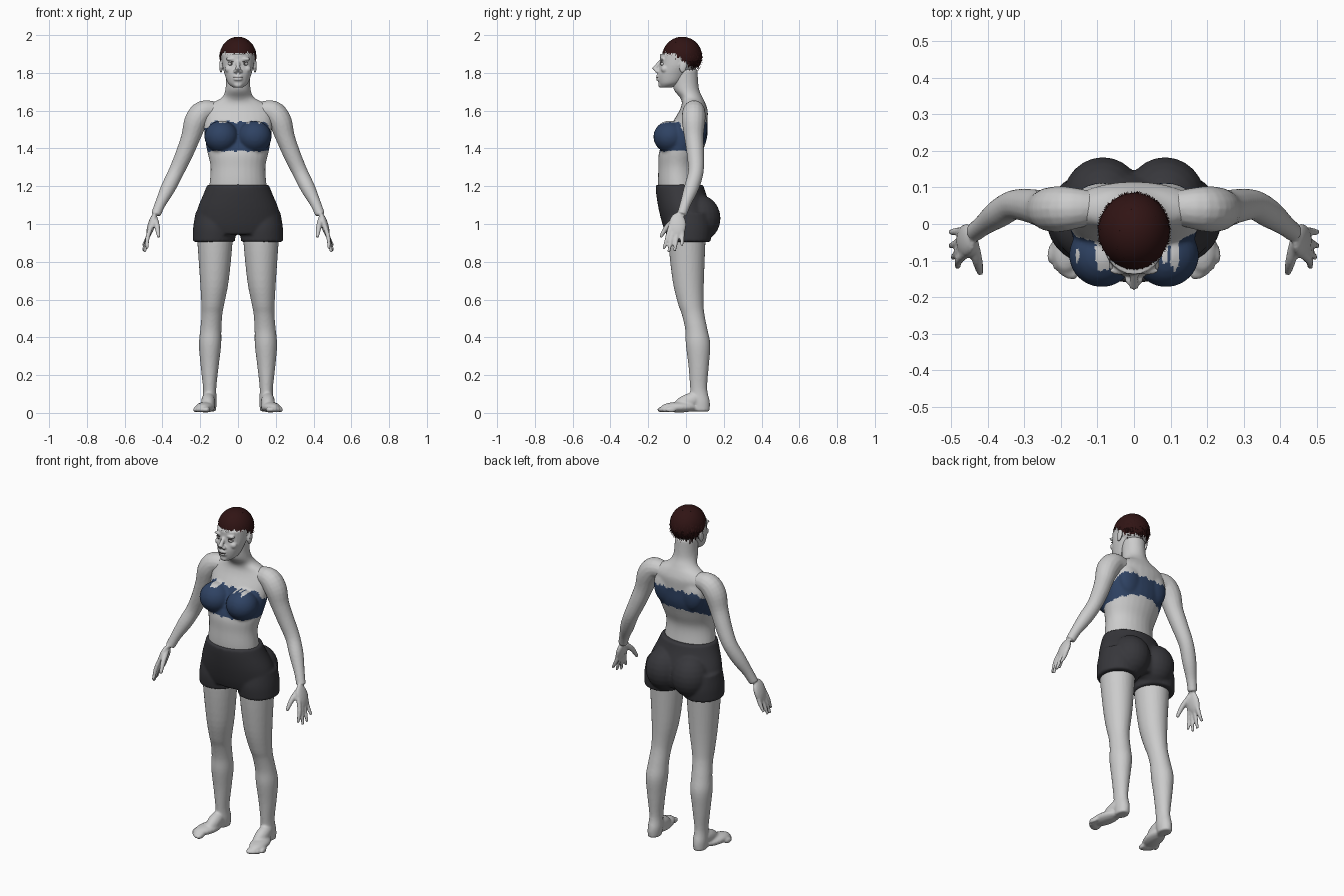
import bpy, bmesh, math, random
from mathutils import Vector, Matrix

random.seed(4)
if "Cube" in bpy.data.objects:
    bpy.data.objects.remove(bpy.data.objects["Cube"])


def material(name, rgb):
    m = bpy.data.materials.new(name)
    m.use_nodes = True
    m.diffuse_color = (*rgb, 1)
    m.node_tree.nodes["Principled BSDF"].inputs["Base Color"].default_value = (*rgb, 1)
    return m


skin = material("pale grey skin", (0.6, 0.6, 0.6))
navy = material("navy cloth", (0.028, 0.055, 0.125))
charcoal = material("charcoal cloth", (0.038, 0.038, 0.044))
brown = material("dark red brown hair", (0.03, 0.007, 0.007))
dark = material("dark lips and lashes", (0.04, 0.03, 0.03))


def smooth_path(rows, steps=4):
    """Catmull-Rom curve through rows of numbers."""
    rows = [Vector(r) for r in rows]
    out = []
    for i in range(len(rows) - 1):
        p1, p2 = rows[i], rows[i + 1]
        p0, p3 = rows[max(i - 1, 0)], rows[min(i + 2, len(rows) - 1)]
        for k in range(steps):
            t = k / steps
            out.append(0.5 * (2 * p1 + (p2 - p0) * t + (2 * p0 - 5 * p1 + 4 * p2 - p3) * t * t
                              + (3 * p1 - p0 - 3 * p2 + p3) * t ** 3))
    return out + [rows[-1]]


def loft(bm, loops):
    rings = [[bm.verts.new(p) for p in loop] for loop in loops]
    n = len(rings[0])
    for a, b in zip(rings, rings[1:]):
        for i in range(n):
            j = (i + 1) % n
            bm.faces.new((a[i], a[j], b[j], b[i]))
    bm.faces.new(rings[0][::-1])
    bm.faces.new(rings[-1])


def stack(bm, rows, n=28):
    """Horizontal sections, each (z, centre x, centre y, half width, half depth)."""
    turns = [math.tau * i / n for i in range(n)]
    loft(bm, [[(cx + rx * math.cos(a), cy + ry * math.sin(a), z) for a in turns]
              for z, cx, cy, rx, ry in smooth_path(rows)])


def limb(bm, rows, n=16, steps=4):
    """Round sections along a path, each (x, y, z, radius)."""
    pts = smooth_path(rows, steps)
    loops = []
    for i, p in enumerate(pts):
        d = (pts[min(i + 1, len(pts) - 1)] - pts[max(i - 1, 0)]).to_3d().normalized()
        u = d.cross(Vector((0, 1, 0))).normalized()
        v = d.cross(u)
        loops.append([p.to_3d() + p[3] * (u * math.cos(math.tau * k / n) + v * math.sin(math.tau * k / n))
                      for k in range(n)])
    loft(bm, loops)


def ball(bm, centre, radii, axis="Z", angle=0.0, seg=24):
    m = Matrix.Translation(centre) @ Matrix.Rotation(angle, 4, axis) @ Matrix.Diagonal((*radii, 1))
    bmesh.ops.create_uvsphere(bm, u_segments=seg, v_segments=seg // 2, radius=1, matrix=m)


def finish(name, bm, mats, voxel=0, smooth=3, mirror=False, rule=None):
    """Make the object, fuse its pieces, and colour its faces by a rule."""
    bmesh.ops.recalc_face_normals(bm, faces=bm.faces)
    mesh = bpy.data.meshes.new(name)
    bm.to_mesh(mesh)
    bm.free()
    ob = bpy.data.objects.new(name, mesh)
    bpy.context.collection.objects.link(ob)
    if mirror:
        mod = ob.modifiers.new("mirror", "MIRROR")
        mod.use_mirror_merge = False
    if voxel:
        mod = ob.modifiers.new("fuse", "REMESH")
        mod.mode, mod.voxel_size = "VOXEL", voxel
        mod = ob.modifiers.new("soften", "SMOOTH")
        mod.factor, mod.iterations = 0.5, smooth
    ob.data = bpy.data.meshes.new_from_object(ob.evaluated_get(bpy.context.evaluated_depsgraph_get()))
    ob.modifiers.clear()
    ob.data.name = name
    ob.data.materials.clear()
    for m in mats:
        ob.data.materials.append(m)
    for f in ob.data.polygons:
        f.use_smooth = True
        f.material_index = rule(f.center) if rule else 0
    return ob


# Torso and neck, with the strapless top as a coloured band
bm = bmesh.new()
stack(bm, [(1.08, 0, -.02, .16, .11), (1.20, 0, -.04, .152, .108), (1.30, 0, -.043, .145, .103),
           (1.38, 0, -.028, .162, .115), (1.46, 0, .0, .176, .112), (1.54, 0, .022, .182, .092),
           (1.60, 0, .04, .18, .075), (1.64, 0, .04, .14, .062), (1.67, 0, .028, .085, .06),
           (1.72, 0, .0, .066, .068), (1.82, 0, -.005, .062, .066)])
for s in (-1, 1):
    ball(bm, (s * .088, -.085, 1.462), (.09, .088, .085))
    ball(bm, (s * .085, .068, 1.52), (.075, .045, .1))
    ball(bm, (s * .09, .04, 1.622), (.11, .045, .032), "Y", s * .2)


def band(c):
    ragged = .006 * math.sin(c.x * 95) + .004 * math.sin(c.x * 210)
    low = 1.385 if c.y < 0 else 1.385 + .4 * min(c.y, .1)
    return int(low + ragged * .4 < c.z < 1.54 - 1.2 * max(abs(c.x) - .14, 0) + ragged)


finish("torso_and_top", bm, [skin, navy], .008, 5, rule=band)

# Arms and hands
bm = bmesh.new()
limb(bm, [(.11, .045, 1.60, .045), (.18, .042, 1.595, .06), (.222, .04, 1.545, .062), (.25, .042, 1.46, .051),
          (.285, .05, 1.37, .046), (.328, .052, 1.275, .041), (.37, .028, 1.19, .039),
          (.41, -.002, 1.11, .029), (.435, -.022, 1.05, .026)])
ball(bm, (.458, -.045, .995), (.02, .046, .068), "Y", -.3)
for tip, knuckle in (((.482, -.118, .868), -.078), ((.495, -.092, .85), -.058),
                     ((.502, -.06, .858), -.038), ((.503, -.022, .885), -.018)):
    limb(bm, [(.455, knuckle, 1.0, .013), (.478, (knuckle + tip[1]) / 2, .93, .012), (*tip, .008)], 10)
limb(bm, [(.44, -.05, 1.03, .016), (.428, -.1, .985, .015), (.42, -.135, .93, .009)], 10)
finish("arms", bm, [skin], .006, 3, mirror=True)

# Legs, feet and toes
bm = bmesh.new()
stack(bm, [(1.0, .125, .01, .098, .1), (.9, .122, .005, .093, .098), (.7, .125, .012, .076, .083),
           (.58, .133, .025, .061, .068), (.52, .138, .038, .055, .06), (.44, .144, .055, .056, .059),
           (.36, .148, .064, .059, .065), (.25, .15, .067, .048, .054), (.13, .15, .067, .035, .045),
           (.06, .15, .076, .038, .05), (.008, .152, .08, .034, .045)])
ball(bm, (.172, -.035, .03), (.05, .1, .028), "Z", .2)
ball(bm, (.158, .01, .058), (.037, .085, .042), "X", .4)
for i in range(5):
    ball(bm, (.162 + .016 * i, -.125 + .003 * i * i, .017), (.014 - .001 * i, .03, .015), "Z", .2, 16)
finish("legs", bm, [skin], .007, 3, mirror=True)

# Shorts
bm = bmesh.new()
stack(bm, [(1.208, 0, -.035, .163, .126), (1.16, 0, -.026, .182, .132), (1.08, 0, -.005, .215, .14),
           (1.0, 0, .01, .23, .135), (.945, 0, .01, .225, .115)], 40)
for s in (-1, 1):
    stack(bm, [(1.06, s * .125, .015, .1, .11), (.98, s * .125, .015, .113, .122), (.905, s * .128, .015, .112, .115)])
    ball(bm, (s * .085, .068, 1.03), (.11, .115, .125))
finish("shorts", bm, [charcoal], .008, 3)

# Head with jaw, nose, lips, brows and ears
bm = bmesh.new()
ball(bm, (0, -.022, 1.885), (.09, .1, .095))
stack(bm, [(1.722, 0, -.105, .025, .03), (1.745, 0, -.085, .053, .06), (1.79, 0, -.068, .07, .083),
           (1.84, 0, -.05, .083, .09), (1.9, 0, -.04, .086, .098)])
limb(bm, [(0, -.13, 1.865, .009), (0, -.155, 1.835, .012), (0, -.17, 1.815, .015)], 12)
ball(bm, (0, -.135, 1.737), (.022, .012, .016))
for z in (1.782, 1.766):
    ball(bm, (0, -.147, z), (.024, .012, .008))
for s in (-1, 1):
    ball(bm, (s * .014, -.152, 1.809), (.011, .013, .01))
    ball(bm, (s * .037, -.127, 1.873), (.03, .012, .009))
    ball(bm, (s * .045, -.113, 1.82), (.025, .02, .02))
    ball(bm, (s * .09, -.015, 1.835), (.009, .02, .036), "X", -.2)
finish("head", bm, [skin], .005, 3)

# Eyes, lashes and mouth line
bm = bmesh.new()
for s in (-1, 1):
    ball(bm, (s * .036, -.119, 1.848), (.017, .017, .011), seg=16)
finish("eyes", bm, [skin], rule=None)
bm = bmesh.new()
for s in (-1, 1):
    ball(bm, (s * .036, -.129, 1.857), (.019, .008, .002), "Y", s * .12, 12)
    ball(bm, (s * .036, -.134, 1.848), (.004, .004, .004), seg=12)
ball(bm, (0, -.152, 1.774), (.024, .008, .003), seg=12)
finish("lashes_and_mouth", bm, [dark])


# Cropped hair: a cap cut along a ragged hairline, with short strands
def hairline(y):
    return 1.905 if y < -.06 else 1.905 - .075 * min((y + .06) / .08, 1)


bm = bmesh.new()
centre, size = Vector((0, -.02, 1.888)), Vector((.097, .105, .103))
ball(bm, centre, size, seg=72)
cut = [f for f in bm.faces if f.calc_center_median().z
       < hairline(f.calc_center_median().y) + random.uniform(-.007, .007)]
bmesh.ops.delete(bm, geom=cut, context="FACES")
for _ in range(900):
    d = Vector([random.gauss(0, 1) for _ in range(3)]).normalized()
    root = centre + Vector([a * b for a, b in zip(d, size)])
    if root.z < hairline(root.y) - .03 * random.random() ** 2:
        continue
    side = d.cross(Vector((random.random(), random.random(), 1))).normalized() * .002
    flow = d * .006 + Vector((0, 0, -.014))
    bm.faces.new([bm.verts.new(p) for p in (root - side, root + side, root + flow)])
finish("hair", bm, [brown])
